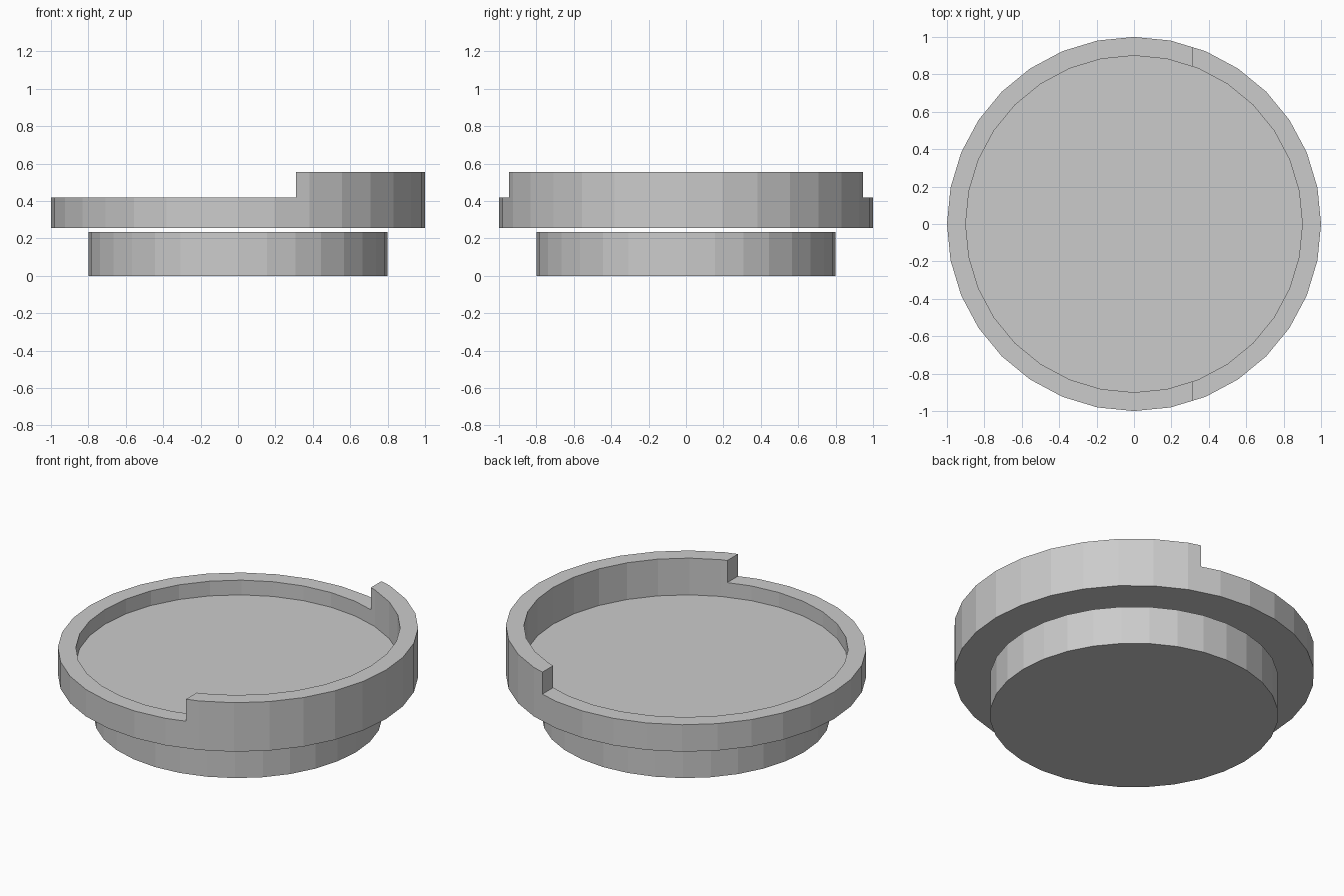
import bpy, bmesh, math
from mathutils import Matrix

if "Cube" in bpy.data.objects:
    bpy.data.objects.remove(bpy.data.objects["Cube"])

SIDES = 32


def finish(name, bm):
    bmesh.ops.recalc_face_normals(bm, faces=bm.faces)
    mesh = bpy.data.meshes.new(name)
    bm.to_mesh(mesh)
    bm.free()
    obj = bpy.data.objects.new(name, mesh)
    bpy.context.collection.objects.link(obj)
    return obj


def turned(name, profile):
    """Stack rings of (radius, z) and cap the first and last."""
    bm = bmesh.new()
    rings = []
    for r, z in profile:
        angles = [2 * math.pi * i / SIDES for i in range(SIDES)]
        rings.append([bm.verts.new((r * math.cos(a), r * math.sin(a), z)) for a in angles])
    for low, high in zip(rings, rings[1:]):
        for i in range(SIDES):
            j = (i + 1) % SIDES
            bm.faces.new((low[i], low[j], high[j], high[i]))
    bm.faces.new(rings[0])
    bm.faces.new(rings[-1])
    return finish(name, bm)


# Solid round base, with a thin gap above it
turned("base", [(0.8, 0.0), (0.8, 0.235)])

# Shallow dish, full rim height all round
dish = turned("dish", [(1.0, 0.255), (1.0, 0.555), (0.9, 0.555), (0.9, 0.33)])

# Cutter lowers the rim left of x = 0.31
bm = bmesh.new()
bmesh.ops.create_cube(bm, size=1.0, matrix=Matrix.Translation((-0.69, 0, 0.92))
                      @ Matrix.Diagonal((2.0, 3.0, 1.0, 1.0)))
cutter = finish("rim_cutter", bm)
cutter.hide_render = True
cutter.display_type = 'WIRE'

cut = dish.modifiers.new("lower_rim", 'BOOLEAN')
cut.operation = 'DIFFERENCE'
cut.solver = 'EXACT'
cut.object = cutter
